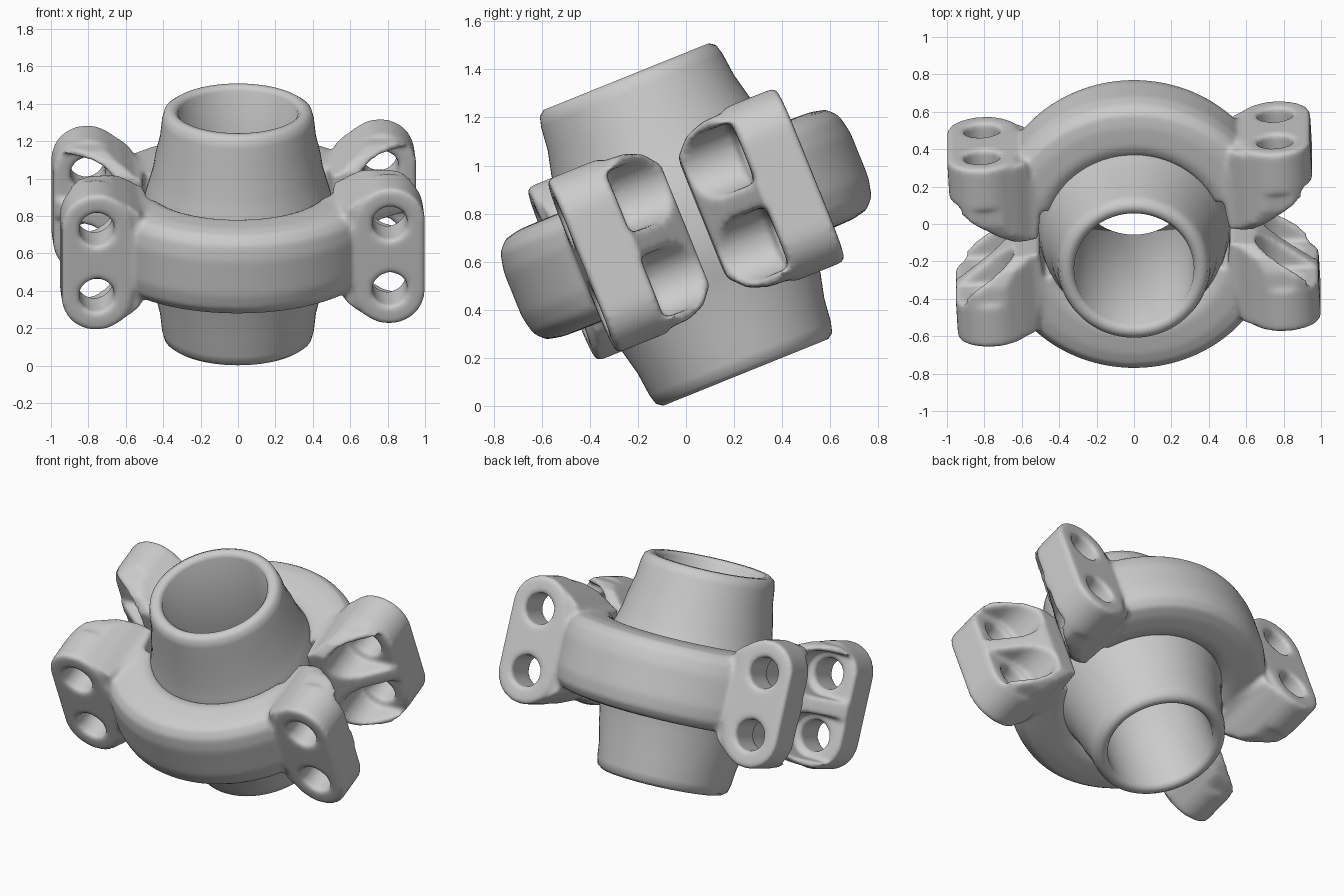
import bpy, bmesh
from math import radians, sin, cos, pi
from mathutils import Matrix, Vector

if "Cube" in bpy.data.objects:
    bpy.data.objects.remove(bpy.data.objects["Cube"])

# Local frame: pipe axis = z, clamp bolts along y
TILT = Matrix.Translation((0, 0, 0.755)) @ Matrix.Rotation(radians(22), 4, 'X')


def loft(name, rings, closed=False):
    """Skin equal-length loops of points; cap the ends unless closed."""
    bm = bmesh.new()
    vs = [[bm.verts.new(p) for p in ring] for ring in rings]
    n = len(rings[0])
    count = len(vs) if closed else len(vs) - 1
    for i in range(count):
        a, b = vs[i], vs[(i + 1) % len(vs)]
        for j in range(n):
            k = (j + 1) % n
            bm.faces.new((a[j], a[k], b[k], b[j]))
    if not closed:
        bm.faces.new(vs[0])
        bm.faces.new(vs[-1])
    bmesh.ops.recalc_face_normals(bm, faces=bm.faces)
    me = bpy.data.meshes.new(name)
    bm.to_mesh(me)
    bm.free()
    ob = bpy.data.objects.new(name, me)
    bpy.context.collection.objects.link(ob)
    return ob


def bake(ob):
    """Replace the mesh by its evaluated version."""
    dg = bpy.context.evaluated_depsgraph_get()
    me = bpy.data.meshes.new_from_object(ob.evaluated_get(dg))
    ob.modifiers.clear()
    ob.data = me


def boolean(ob, tool, op):
    m = ob.modifiers.new(op, 'BOOLEAN')
    m.operation, m.object, m.solver = op, tool, 'EXACT'
    bake(ob)
    bpy.data.objects.remove(tool)


def along_y(name, pts, y0, y1):
    return loft(name, [[(x, y, z) for x, z in pts] for y in (y0, y1)])


def arc(cx, cz, r, a0, a1, n=20):
    return [(cx + r * cos(a0 + (a1 - a0) * i / n), cz + r * sin(a0 + (a1 - a0) * i / n))
            for i in range(n + 1)]


# Pipe: revolved profile with slightly tapered ends and a swollen joint
upper = [(0.32, 0.64), (0.34, 0.663), (0.37, 0.663), (0.395, 0.645), (0.407, 0.6),
         (0.418, 0.5), (0.442, 0.4), (0.455, 0.32), (0.475, 0.25), (0.495, 0.18), (0.51, 0.08)]
profile = upper + [(r, -z) for r, z in reversed(upper)]
pipe = loft("pipe", [[(r * cos(2 * pi * i / 72), r * sin(2 * pi * i / 72), z) for r, z in profile]
                     for i in range(72)], closed=True)
pipe.matrix_world = TILT
pipe.data.shade_smooth()

# Clamp body: rounded section swept round the front of the pipe
half = [(0.46, 0.17), (0.49, 0.225), (0.54, 0.243), (0.65, 0.24), (0.72, 0.225), (0.76, 0.18), (0.777, 0.1)]
section = half + [(r, -z) for r, z in reversed(half)]
angles = [radians(-90 - 68 + 136 * i / 48) for i in range(49)]
clamp = loft("clamp_front", [[(r * cos(a), r * sin(a), z) for r, z in section] for a in angles])

HX, HZ = 0.785, 0.19
for s in (-1, 1):
    # Gusset tapering towards the gap between the halves and towards the pipe
    plan = [(0.51, -0.04), (0.65, -0.04), (0.96, -0.275), (0.96, -0.34), (0.66, -0.49), (0.55, -0.49), (0.49, -0.2)]
    gusset = loft("gusset", [[(s * x, y, z) for x, y in plan] for z in (-0.42, 0.42)])
    side = [(-0.6, 0.385), (-0.18, 0.37), (-0.1, 0.34), (-0.03, 0.26)]
    side += [(y, -z) for y, z in reversed(side)]
    boolean(gusset, loft("trim", [[(x, y, z) for y, z in side] for x in (-1.2, 1.2)]), 'INTERSECT')
    top = arc(HX, 0.203, 0.183, 0, pi / 2) + [(0.69, 0.365), (0.61, 0.315), (0.54, 0.26), (0.45, 0.23)]
    face = top + [(x, -z) for x, z in reversed(top)]
    boolean(gusset, along_y("trim", [(s * x, z) for x, z in face], -0.8, 0.2), 'INTERSECT')
    boolean(clamp, gusset, 'UNION')

    # Lug plate with rounded ends
    outline = arc(s * HX, 0.203, 0.187, 0, pi) + arc(s * HX, -0.203, 0.187, pi, 2 * pi)
    boolean(clamp, along_y("lug", outline, -0.515, -0.282), 'UNION')

    # Bolt holes, and nut pockets open to the outside
    for z in (-HZ, HZ):
        slot = arc(HX, z, 0.137, pi / 2, 3 * pi / 2) + [(1.2, z - 0.137), (1.2, z + 0.137)]
        boolean(clamp, along_y("pocket", [(s * x, w) for x, w in slot], -0.282, 0.1), 'DIFFERENCE')
        hole = arc(s * HX, z, 0.094, 0, 2 * pi, 40)[:-1]
        boolean(clamp, along_y("hole", hole, -0.7, 0.1), 'DIFFERENCE')

# Soften into a cast surface
rm = clamp.modifiers.new("cast", 'REMESH')
rm.mode, rm.voxel_size = 'VOXEL', 0.014
sm = clamp.modifiers.new("soften", 'SMOOTH')
sm.factor, sm.iterations = 0.5, 10
bake(clamp)
clamp.data.shade_smooth()

# Second half is the first turned half a revolution; both twisted on the pipe
back = bpy.data.objects.new("clamp_back", clamp.data)
bpy.context.collection.objects.link(back)
clamp.matrix_world = TILT @ Matrix.Rotation(radians(3.3), 4, 'Z')
back.matrix_world = TILT @ Matrix.Rotation(radians(183.3), 4, 'Z')
